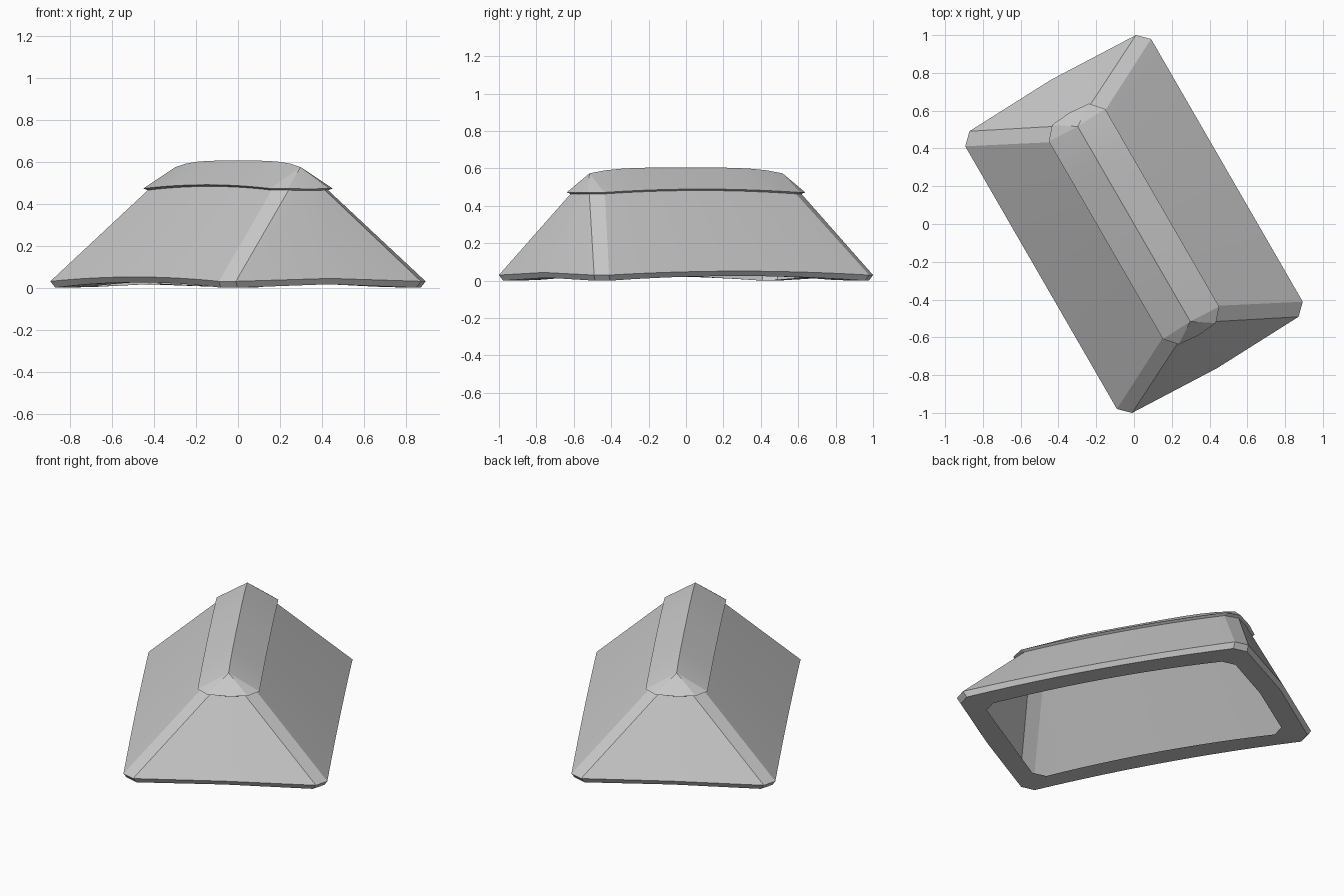
import bpy, bmesh
from math import radians

if "Cube" in bpy.data.objects:
    bpy.data.objects.remove(bpy.data.objects["Cube"])

LONG, SHORT = 12, 2   # segments along the long and short sides


def ring(hx, hy, cx, cy, z, rise_long=0.0, rise_short=0.0, bulge=0.0, power=2):
    """Chamfered rectangle whose sides arch upward and whose ends bow outward."""
    half = []
    for i in range(LONG + 1):
        t = 2 * i / LONG - 1
        half.append((hx, t * (hy - cy), z + rise_long * (1 - abs(t) ** power)))
    for i in range(SHORT + 1):
        t = 1 - 2 * i / SHORT
        k = 1 - t * t
        half.append((t * (hx - cx), hy + bulge * k, z + rise_short * k))
    return half + [(-x, -y, h) for x, y, h in half]


def loft(name, rings, sharp):
    """Skin consecutive rings; collapsed rings become ridges."""
    bm = bmesh.new()
    loops = [[bm.verts.new(p) for p in r] for r in rings]
    n = len(loops[0])
    for a, b in zip(loops, loops[1:]):
        for i in range(n):
            j = (i + 1) % n
            bm.faces.new((a[i], a[j], b[j], b[i]))   # counter-clockwise, facing out
    bmesh.ops.remove_doubles(bm, verts=bm.verts, dist=1e-4)
    mesh = bpy.data.meshes.new(name)
    bm.to_mesh(mesh)
    bm.free()
    ob = bpy.data.objects.new(name, mesh)
    bpy.context.collection.objects.link(ob)
    ob.rotation_euler.z = radians(30)
    bpy.ops.object.select_all(action='DESELECT')
    ob.select_set(True)
    bpy.context.view_layer.objects.active = ob
    bpy.ops.object.shade_smooth_by_angle(angle=radians(sharp))
    return ob


# shared joint between the sloping walls and the ridge cap
wall_top = ring(0.155, 0.655, 0.055, 0.065, 0.464, 0.018, -0.002, 0.01)

# thin sloping shell standing on a flat inward flange with an open middle
loft("roof_slopes", [
    ring(0.43, 0.735, 0.06, 0.06, 0.003, 0.025, 0.016, 0.01),
    ring(0.55, 0.845, 0.059, 0.058, 0.0, 0.025, 0.016, 0.02),
    ring(0.568, 0.861, 0.059, 0.058, 0.03, 0.021, 0.014, 0.02),
    wall_top,
], 15)

# overhanging ridge cap
loft("ridge_cap", [
    wall_top,
    ring(0.172, 0.671, 0.059, 0.067, 0.472, 0.018, -0.002, 0.01),
    ring(0, 0.596, 0, 0, 0.574, 0.031, power=4),
], 12)
